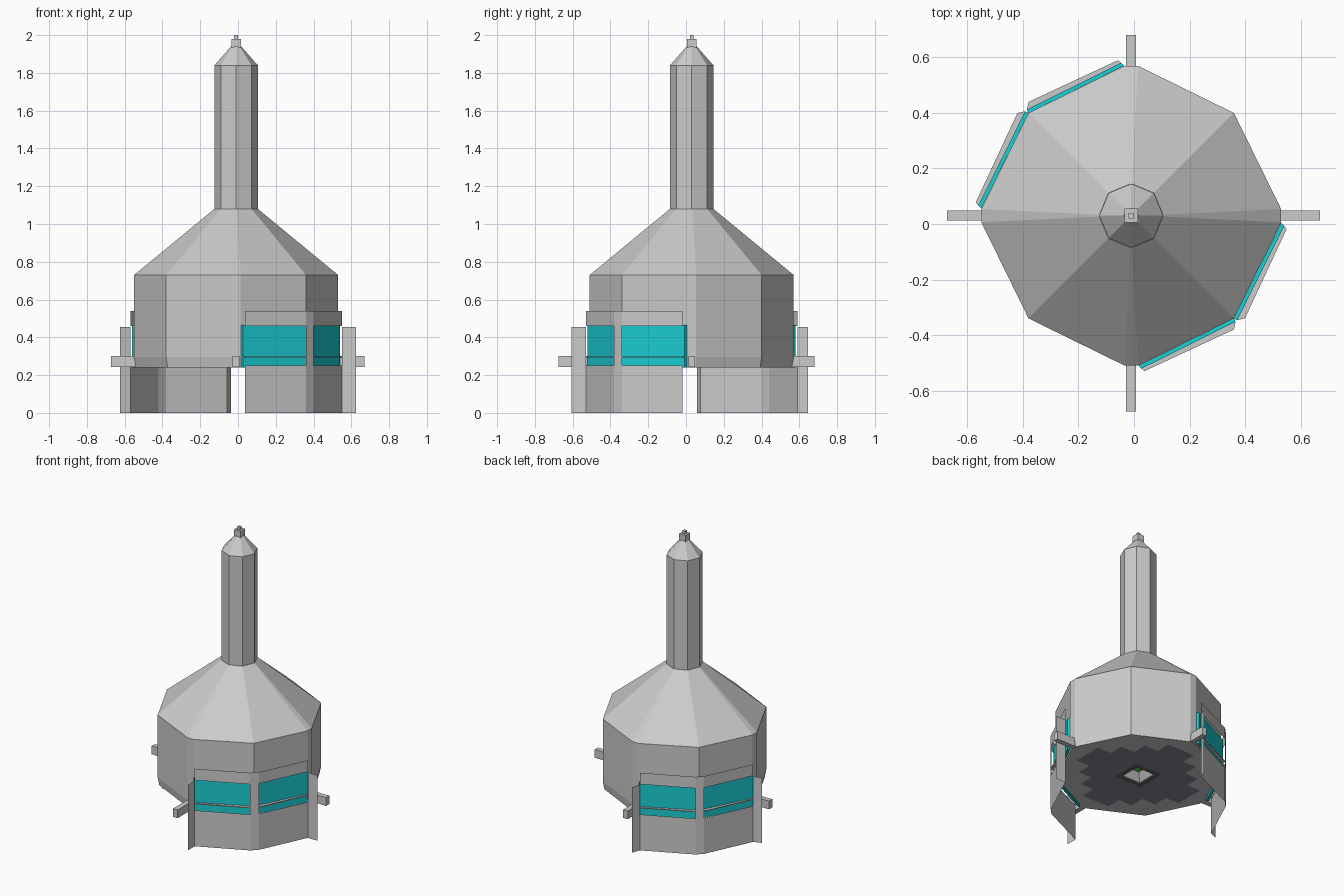
import bpy, bmesh, math

if "Cube" in bpy.data.objects:
    bpy.data.objects.remove(bpy.data.objects["Cube"])

CX, CY = -0.01, 0.03   # centre of the tower


def material(name, rgb):
    m = bpy.data.materials.new(name)
    m.diffuse_color = (*rgb, 1)
    m.use_nodes = True
    m.node_tree.nodes["Principled BSDF"].inputs["Base Color"].default_value = m.diffuse_color
    return m


TEAL = material("teal", (0.01, 0.62, 0.66))
SLATE = material("slate", (0.24, 0.25, 0.31))
DARK = material("dark", (0.12, 0.12, 0.12))
GREEN = material("green", (0.05, 0.7, 0.1))


def finish(name, bm, mat=None, fix=True):
    bmesh.ops.remove_doubles(bm, verts=bm.verts, dist=1e-5)
    if fix:
        bmesh.ops.recalc_face_normals(bm, faces=bm.faces)
    me = bpy.data.meshes.new(name)
    bm.to_mesh(me)
    bm.free()
    ob = bpy.data.objects.new(name, me)
    ob.location = (CX, CY, 0)
    bpy.context.collection.objects.link(ob)
    if mat:
        me.materials.append(mat)
    return ob


def loft(name, loops, mat=None):
    """Closed solid through (outline, z) loops."""
    bm = bmesh.new()
    rings = [[bm.verts.new((x, y, z)) for x, y in pts] for pts, z in loops]
    for a, b in zip(rings, rings[1:]):
        for i in range(len(a)):
            j = (i + 1) % len(a)
            bm.faces.new((a[i], a[j], b[j], b[i]))
    bm.faces.new(rings[0][::-1])
    bm.faces.new(rings[-1])
    return finish(name, bm, mat)


def ngon(r, n=8, start=0):
    return [(r * math.cos(start + math.tau * i / n), r * math.sin(start + math.tau * i / n)) for i in range(n)]


def square(h):
    return [(-h, -h), (h, -h), (h, h), (-h, h)]


def ribbed(r, h, d):
    """Octagon whose four axis corners are cut to narrow flats."""
    pts = []
    for k in range(4):
        c, s = round(math.cos(k * math.pi / 2)), round(math.sin(k * math.pi / 2))
        pts += [(c * x - s * y, s * x + c * y) for x, y in ((r, -h), (r, h), (d, d))]
    return pts


# main body and roof
wide = ribbed(0.54, 0.024, 0.37)
body = loft("body", [(ribbed(0.53, 0.024, 0.363), 0.24), (wide, 0.295), (wide, 0.73),
                     (ribbed(0.115, 0.003, 0.082), 1.08)])

# recess in the underside
cutter = loft("recess_cutter", [(square(0.076), 0.23), (square(0.03), 0.295)])
cutter.hide_render = True
cutter.hide_viewport = True
mod = body.modifiers.new("recess", 'BOOLEAN')
mod.object = cutter
mod.solver = 'EXACT'
loft("recess_lamp", [(square(0.029), 0.285), (square(0.029), 0.294)], GREEN)

# chimney and its cap
loft("chimney", [(ngon(0.115), 1.07), (ngon(0.115), 1.84), (ngon(0.027), 1.94)])
loft("cap_block", [(square(0.025), 1.935), (square(0.025), 1.98)])
loft("cap_tip", [(square(0.01), 1.98), (square(0.01), 2.0)])

# four bars sticking out along the axes
for name, lo, hi in (("bar_right", (0.50, -0.018), (0.68, 0.018)),
                     ("bar_left", (-0.663, -0.018), (-0.50, 0.018)),
                     ("bar_back", (-0.018, 0.50), (0.018, 0.65)),
                     ("bar_front", (-0.018, -0.705), (0.018, -0.50))):
    rect = [lo, (hi[0], lo[1]), hi, (lo[0], hi[1])]
    loft(name, [(rect, 0.243), (rect, 0.30)])

# stepped tile patch on the underside, with a dark frame around the recess
S = 0.105
bm = bmesh.new()
for i in range(-4, 4):
    for j in range(-4, 4):
        if abs(i + .5) + abs(j + .5) <= 4 and not (i in (-1, 0) and j in (-1, 0)):
            x, y = i * S, j * S
            bm.faces.new([bm.verts.new((px, py, 0.237)) for px, py in
                          ((x, y), (x, y + S), (x + S, y + S), (x + S, y))])
finish("floor_tiles", bm, SLATE, fix=False)
bm = bmesh.new()
outer = [bm.verts.new((x, y, 0.237)) for x, y in square(S)]
inner = [bm.verts.new((x, y, 0.237)) for x, y in square(0.072)]
for i in range(4):
    j = (i + 1) % 4
    bm.faces.new((outer[i], inner[i], inner[j], outer[j]))
finish("recess_frame", bm, DARK, fix=False)


def swap(pts):
    """Mirror across the diagonal of the screened corner."""
    return [(-y, -x) for x, y in pts][::-1]


# screens wrapped round two opposite corners, each with windows, ledges and fins
for side, turn, tip in (("front_right", 1, (0.048, -0.635)), ("back_left", -1, (0.027, -0.615))):
    half = [tip, (0.048, -0.56), (0.37, -0.41), ]
    path = [(x * turn, y * turn) for x, y in half + swap(half)]
    # z spans of each segment: fin, panel, corner strip, panel, fin
    fin, panel, strip = [(0, 0.455)], [(0, 0.25), (0.46, 0.54)], [(0, 0.54)]
    bm = bmesh.new()
    for a, b, spans in zip(path, path[1:], (fin, panel, strip, panel, fin)):
        for z0, z1 in spans:
            bm.faces.new([bm.verts.new(v) for v in
                          ((*a, z0), (*b, z0), (*b, z1), (*a, z1))])
    finish("screen_" + side, bm, fix=False)

    glass = [(0.026, -0.54), (0.037, -0.551), (0.376, -0.382), (0.37, -0.37)]
    ledge = [(0.037, -0.551), (0.048, -0.56), (0.37, -0.41), (0.376, -0.382)]
    for k, fn in enumerate((list, swap)):
        g, l = ([(x * turn, y * turn) for x, y in fn(p)] for p in (glass, ledge))
        loft(f"window_{side}_{k}", [(g, 0.24), (g, 0.465)], TEAL)
        loft(f"ledge_{side}_{k}", [(l, 0.293), (l, 0.299)])
